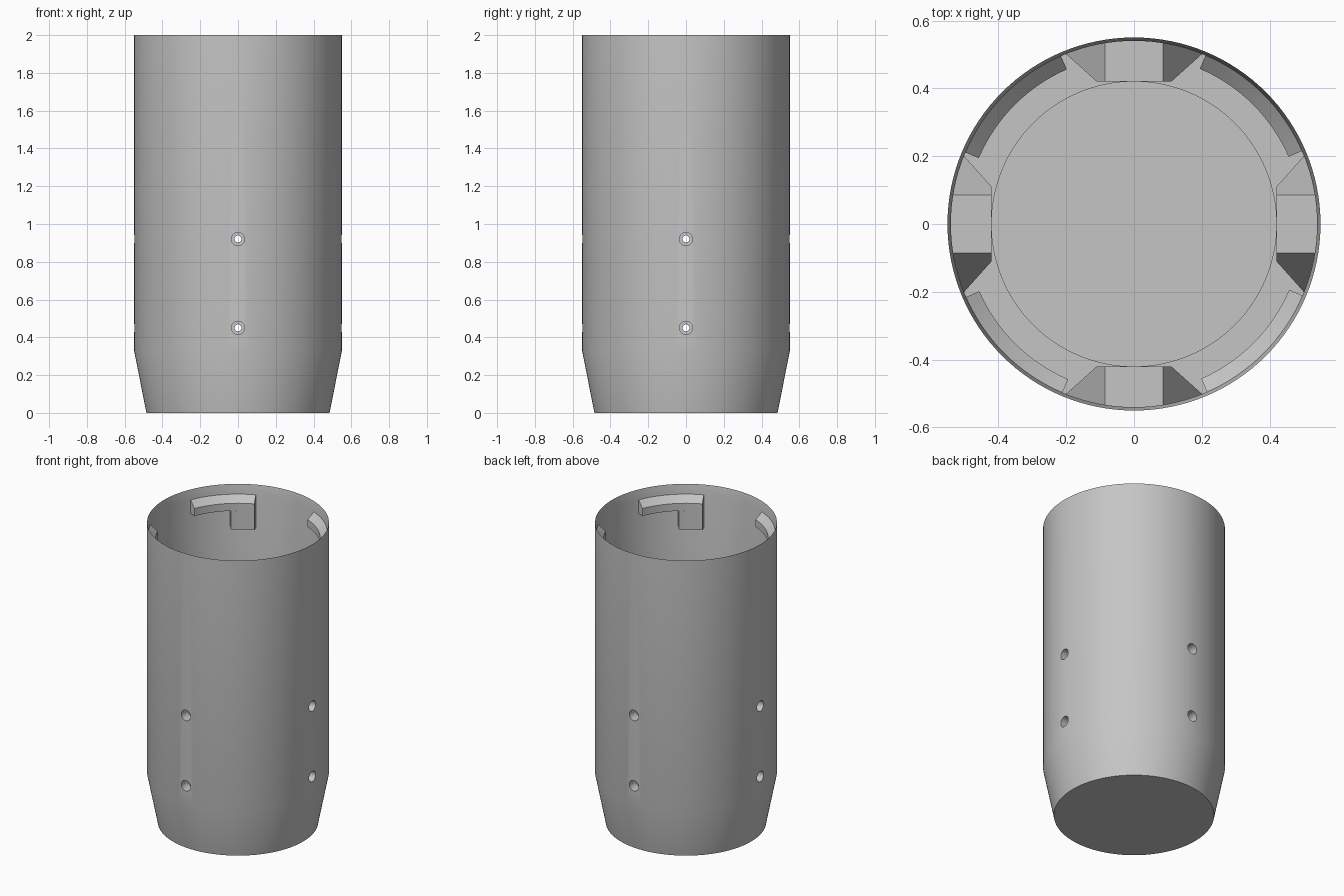
import bpy, bmesh, math
from mathutils import Matrix, Vector

cube = bpy.data.objects.get("Cube")
if cube:
    bpy.data.objects.remove(cube, do_unlink=True)

grey = bpy.data.materials.new("light_grey")
grey.use_nodes = True
COLOUR = (0.56, 0.56, 0.56, 1)
grey.diffuse_color = COLOUR
grey.node_tree.nodes["Principled BSDF"].inputs["Base Color"].default_value = COLOUR


def make_object(name, bm):
    bmesh.ops.recalc_face_normals(bm, faces=bm.faces)
    mesh = bpy.data.meshes.new(name)
    bm.to_mesh(mesh)
    bm.free()
    mesh.materials.append(grey)
    obj = bpy.data.objects.new(name, mesh)
    bpy.context.collection.objects.link(obj)
    return obj


def smooth(obj):
    bpy.ops.object.select_all(action="DESELECT")
    obj.select_set(True)
    bpy.context.view_layer.objects.active = obj
    bpy.ops.object.shade_smooth_by_angle(angle=math.radians(25))


def loft(bm, rings):
    """Bridge equal rings of points and cap both ends."""
    rings = [[bm.verts.new(p) for p in ring] for ring in rings]
    n = len(rings[0])
    for a, b in zip(rings, rings[1:]):
        for i in range(n):
            j = (i + 1) % n
            bm.faces.new((a[i], a[j], b[j], b[i]))
    bm.faces.new(rings[0])
    bm.faces.new(rings[-1])


def circle(r, z, n=128):
    return [(r * math.cos(math.tau * i / n), r * math.sin(math.tau * i / n), z)
            for i in range(n)]


# Thin cup with tapered foot, inner ledge and sunken floor
PROFILE = [(0.485, 0), (0.55, 0.33), (0.55, 2), (0.54, 1.94),
           (0.54, 0.33), (0.42, 0.33), (0.42, 0.06)]
bm = bmesh.new()
loft(bm, [circle(r, z) for r, z in PROFILE])
cup = make_object("cup_shell", bm)

# Four inner blocks with sloping shoulders
TOP = 1.06
HALF = [(0.085, 0.42, TOP), (0.085, 0.537, TOP), (0.11, 0.42, TOP - 0.05),
        (0.205, 0.505, TOP - 0.24), (0.11, 0.42, 0.32), (0.205, 0.505, 0.32)]
bm = bmesh.new()
for k in range(4):
    turn = Matrix.Rotation(k * math.pi / 2, 3, "Z")
    points = [Vector((s * x, y, z)) for x, y, z in HALF for s in (-1, 1)]
    points += [Vector((0, 0.545, z)) for z in (TOP, 0.32)]
    verts = [bm.verts.new(turn @ p) for p in points]
    bmesh.ops.convex_hull(bm, input=verts)
blocks = make_object("inner_blocks", bm)

# Counterbored teardrop screw holes, two heights on each side
def hole_ring(r, y, z, teardrop, n=24):
    ring = []
    for i in range(n):
        a = math.tau * i / n
        peak = 1.4 if teardrop and i == n // 4 else 1
        ring.append(Vector((r * math.cos(a), y, z + peak * r * math.sin(a))))
    return ring


bm = bmesh.new()
for k in range(4):
    turn = Matrix.Rotation(k * math.pi / 2, 3, "Z")
    for z in (0.45, 0.92):
        rings = [hole_ring(0.035, 0.6, z, False), hole_ring(0.035, 0.48, z, False),
                 hole_ring(0.018, 0.48, z, True), hole_ring(0.018, 0.38, z, True)]
        loft(bm, [[turn @ p for p in ring] for ring in rings])
cutter = make_object("hole_cutter", bm)
for obj in (cup, blocks):
    mod = obj.modifiers.new("screw_holes", "BOOLEAN")
    mod.operation = "DIFFERENCE"
    mod.solver = "EXACT"
    mod.object = cutter
    bpy.context.view_layer.objects.active = obj
    bpy.ops.object.modifier_apply(modifier=mod.name)
bpy.data.objects.remove(cutter, do_unlink=True)
smooth(cup)
smooth(blocks)


# Four L-shaped locking lugs: a bar with a chamfered top and a hanging leg
def arc_bar(bm, profile, start, end, steps):
    rings = []
    for i in range(steps + 1):
        a = math.radians(start + (end - start) * i / steps)
        rings.append([(r * math.cos(a), r * math.sin(a), z) for r, z in profile])
    loft(bm, rings)


BAR = [(0.544, 1.94), (0.497, 1.895), (0.497, 1.845), (0.544, 1.845)]
LEG = [(0.544, 1.845), (0.497, 1.845), (0.497, 1.72), (0.544, 1.72)]
bm = bmesh.new()
for k in range(4):
    arc_bar(bm, BAR, 90 * k + 23.5, 90 * k + 67, 16)
    arc_bar(bm, LEG, 90 * k + 23.5, 90 * k + 40, 6)
smooth(make_object("locking_lugs", bm))
